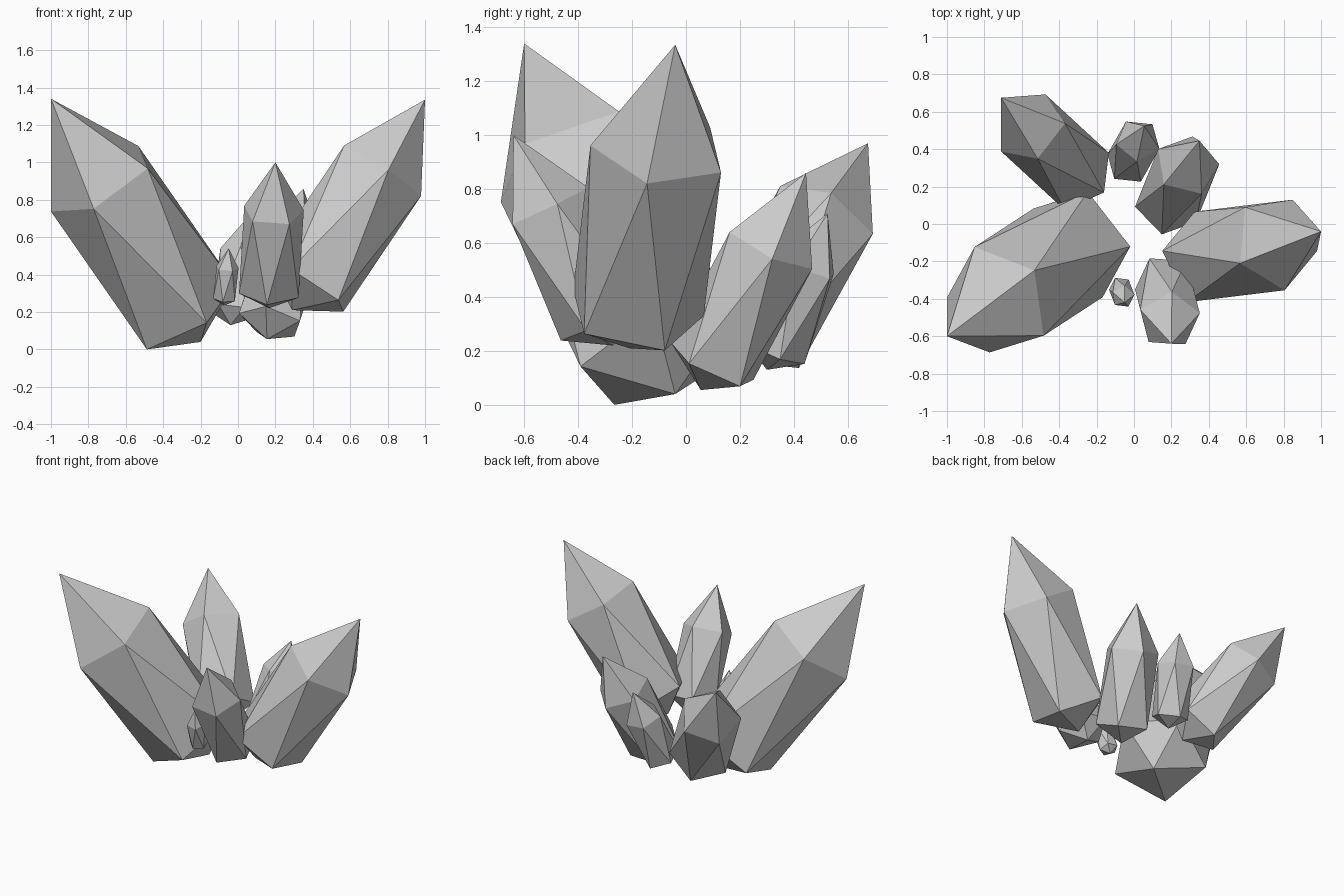
import bpy, bmesh, math
from mathutils import Vector

if "Cube" in bpy.data.objects:
    bpy.data.objects.remove(bpy.data.objects["Cube"])


def crystal(name, tip, base, shoulder):
    """Stretched icosahedron: tip, two offset pentagon rings, blunt base.
    The shoulder point only sets the twist of the upper ring."""
    tip, base = Vector(tip), Vector(base)
    axis = base - tip
    length = axis.length
    d = axis.normalized()
    u = Vector(shoulder) - tip
    u = (u - d * u.dot(d)).normalized()
    v = d.cross(u)
    r = length * 0.1945

    bm = bmesh.new()
    bm.verts.new(tip)
    bm.verts.new(base)
    for fraction, turn in ((0.34, 0.0), (0.885, math.pi / 5)):
        for i in range(5):
            a = turn + i * math.tau / 5
            bm.verts.new(tip + axis * fraction
                         + (u * math.cos(a) + v * math.sin(a)) * r)
    bmesh.ops.convex_hull(bm, input=bm.verts[:])
    bmesh.ops.recalc_face_normals(bm, faces=bm.faces[:])
    mesh = bpy.data.meshes.new(name)
    bm.to_mesh(mesh)
    bm.free()
    bpy.context.collection.objects.link(bpy.data.objects.new(name, mesh))


# name, tip, base, one upper shoulder corner
crystals = [
    ("large_left_crystal", (-1, -.60, 1.34), (-.20, -.04, .04), (-.48, -.60, .97)),
    ("large_right_crystal", (1, -.04, 1.335), (.29, -.21, .21), (.81, -.35, .97)),
    ("back_left_crystal", (-.71, .675, .97), (-.24, .20, .16), (-.47, .695, .63)),
    ("back_small_crystal", (.055, .525, .71), (-.04, .30, .13), (.015, .32, .56)),
    ("back_right_crystal", (.35, .445, .86), (.155, .055, .055), (.36, .165, .64)),
    ("front_crystal", (.20, -.64, 1.0), (.165, -.27, .22), (.27, -.595, .57)),
    ("tiny_front_crystal", (-.05, -.42, .54), (-.075, -.33, .235), (-.01, -.385, .45)),
]
for args in crystals:
    crystal(*args)
